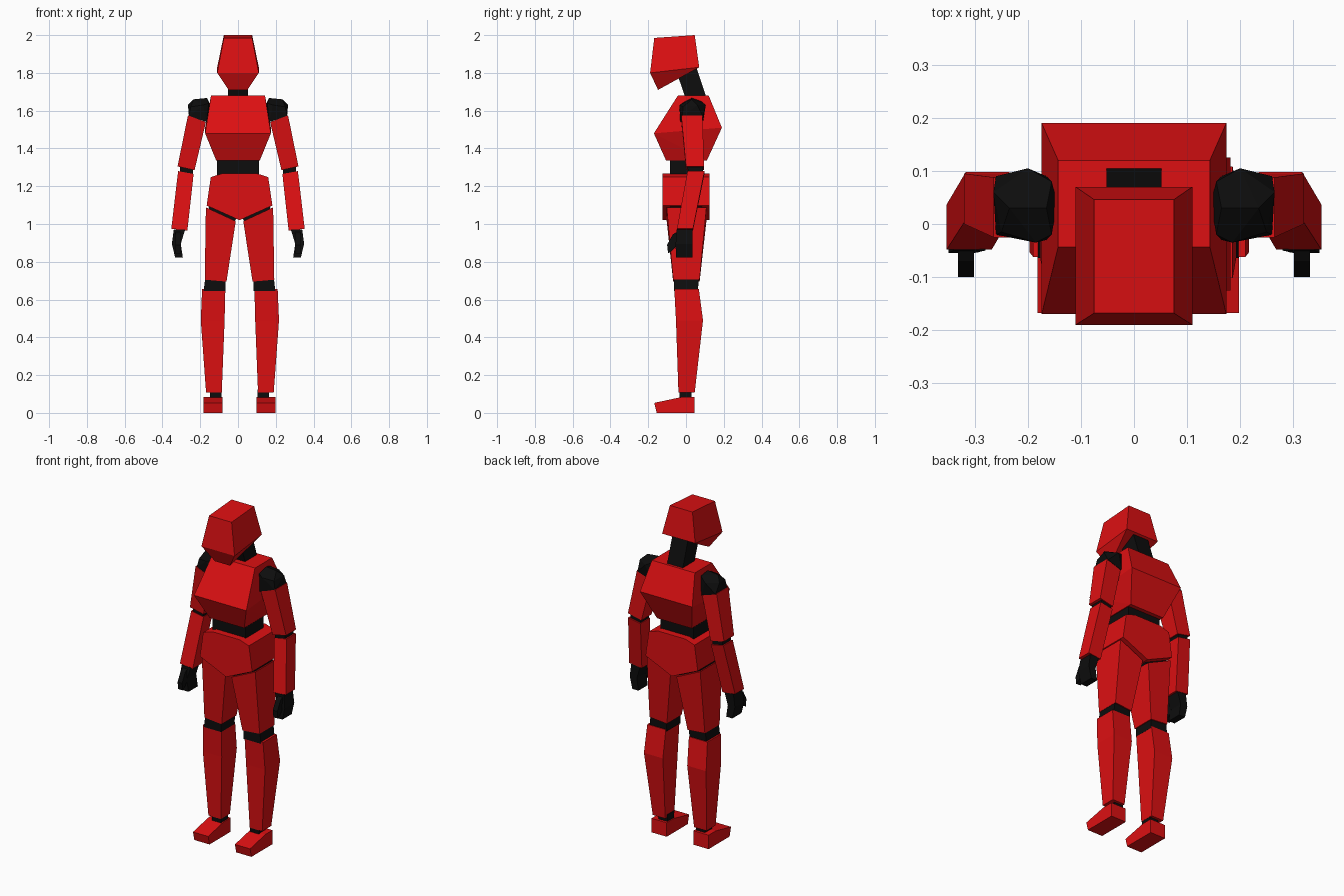
import bpy, bmesh, math
from mathutils import Vector


def material(name, rgb):
    m = bpy.data.materials.new(name)
    m.diffuse_color = (*rgb, 1)
    return m


RED = material("red", (0.72, 0.005, 0.006))
BLACK = material("black", (0.004, 0.004, 0.004))


def finish(name, bm, mat):
    bmesh.ops.recalc_face_normals(bm, faces=bm.faces)
    me = bpy.data.meshes.new(name)
    bm.to_mesh(me)
    bm.free()
    me.materials.append(mat)
    bpy.context.collection.objects.link(bpy.data.objects.new(name, me))


def loft(name, mat, rings):
    """Stack of four-sided rings: x0, x1, y0, y1, z at x0, optional z at x1."""
    bm = bmesh.new()
    loops = []
    for x0, x1, y0, y1, za, *rest in rings:
        zb = rest[0] if rest else za
        loops.append([bm.verts.new(p) for p in
                      ((x0, y0, za), (x1, y0, zb), (x1, y1, zb), (x0, y1, za))])
    for a, b in zip(loops, loops[1:]):
        for i in range(4):
            j = (i + 1) % 4
            bm.faces.new((a[i], a[j], b[j], b[i]))
    bm.faces.new(loops[0])
    bm.faces.new(loops[-1])
    finish(name, bm, mat)


def hull(name, mat, points):
    """Convex faceted block around the points."""
    bm = bmesh.new()
    verts = [bm.verts.new(p) for p in points]
    bmesh.ops.convex_hull(bm, input=verts)
    bmesh.ops.dissolve_limit(bm, angle_limit=math.radians(2),
                             verts=bm.verts, edges=bm.edges)
    finish(name, bm, mat)


def prism(name, mat, profile, axis, lo, hi):
    """Extrude a profile along x (profile in y, z) or y (profile in x, z)."""
    bm = bmesh.new()
    pts = [(lo, a, b) if axis == "x" else (a, lo, b) for a, b in profile]
    face = bm.faces.new([bm.verts.new(p) for p in pts])
    out = bmesh.ops.extrude_face_region(bm, geom=[face])
    step = Vector((hi - lo, 0, 0)) if axis == "x" else Vector((0, hi - lo, 0))
    bmesh.ops.translate(bm, vec=step,
                        verts=[v for v in out["geom"] if isinstance(v, bmesh.types.BMVert)])
    finish(name, bm, mat)


# Head
hull("head", RED, [(s * x, y, z) for s in (-1, 1) for x, y, z in (
    (0.075, -0.168, 1.985), (0.075, 0.046, 2.0),
    (0.11, -0.19, 1.80), (0.11, 0.07, 1.83), (0.05, -0.148, 1.71))])

# Neck, leaning forward
prism("neck", BLACK, [(-0.045, 1.79), (0.045, 1.86), (0.108, 1.67), (0.0, 1.66)],
      "x", -0.052, 0.052)

# Chest
hull("chest", RED, [(s * x, y, z) for s in (-1, 1) for x, y, z in (
    (0.143, -0.043, 1.68), (0.143, 0.12, 1.68),
    (0.174, -0.17, 1.48), (0.174, 0.19, 1.51),
    (0.115, -0.105, 1.335), (0.115, 0.11, 1.335))])

# Waist and pelvis
loft("waist", BLACK, [(-0.11, 0.11, -0.085, 0.085, 1.25),
                      (-0.11, 0.11, -0.085, 0.085, 1.34)])
C = 0.008  # centre of the hips and legs
prism("pelvis", RED, [(C + x, z) for x, z in (
    (0, 1.02), (0.174, 1.098), (0.152, 1.248), (0.09, 1.268),
    (-0.09, 1.268), (-0.152, 1.248), (-0.174, 1.098))], "y", -0.125, 0.125)


def limb(name, mat, rings, s, c):
    """Loft given as distances outward from centre c, on side s."""
    loft(name, mat, [(c + s * r[0], c + s * r[1], *r[2:]) for r in rings])


for side, s in (("left", -1), ("right", 1)):
    # Shoulder ball
    hull(side + "_shoulder", BLACK, [(s * x, y, z) for x, y, z in (
        (0.20, 0.105, 1.63), (0.155, 0.08, 1.65), (0.145, 0.04, 1.62),
        (0.155, -0.02, 1.64), (0.185, -0.035, 1.63), (0.25, -0.015, 1.62),
        (0.265, 0.06, 1.63), (0.235, 0.03, 1.66), (0.165, 0.03, 1.667),
        (0.26, -0.02, 1.57), (0.26, 0.09, 1.57), (0.165, -0.03, 1.54),
        (0.165, 0.09, 1.54))])
    # Arm
    limb(side + "_upper_arm", RED, [(0.17, 0.265, -0.025, 0.088, 1.54, 1.575),
                                    (0.23, 0.32, 0.0, 0.095, 1.285, 1.305)], s, 0)
    limb(side + "_elbow", BLACK, [(0.236, 0.306, 0.008, 0.09, 1.31),
                                  (0.24, 0.308, 0.012, 0.09, 1.25)], s, 0)
    limb(side + "_forearm", RED, [(0.235, 0.317, 0.008, 0.098, 1.265, 1.28),
                                  (0.268, 0.353, -0.048, 0.037, 0.965, 0.975)], s, 0)
    # Hand with curled fingers and thumb
    limb(side + "_hand", BLACK, [(0.28, 0.34, -0.05, 0.035, 0.97),
                                 (0.303, 0.35, -0.055, 0.035, 0.895),
                                 (0.292, 0.333, -0.053, 0.035, 0.823)], s, 0)
    prism(side + "_thumb", BLACK, [(-0.045, 0.96), (-0.07, 0.945), (-0.1, 0.89),
                                   (-0.095, 0.845), (-0.077, 0.855), (-0.045, 0.89)],
          "x", s * 0.302, s * 0.332)
    # Leg
    limb(side + "_hip", BLACK, [(0.015, 0.165, -0.085, 0.085, 1.035, 1.105),
                                (0.03, 0.16, -0.085, 0.085, 1.0, 1.065)], s, C)
    limb(side + "_thigh", RED, [(0.02, 0.178, -0.102, 0.108, 1.015, 1.088),
                                (0.069, 0.184, -0.068, 0.072, 0.695, 0.705)], s, C)
    limb(side + "_knee", BLACK, [(0.075, 0.182, -0.064, 0.066, 0.71),
                                 (0.075, 0.19, -0.064, 0.064, 0.645)], s, C)
    limb(side + "_shin", RED, [(0.077, 0.2, -0.062, 0.068, 0.655),
                               (0.081, 0.207, -0.053, 0.09, 0.49),
                               (0.096, 0.179, -0.04, 0.046, 0.107)], s, C + 0.002)
    limb(side + "_ankle", BLACK, [(0.095, 0.155, -0.035, 0.03, 0.125),
                                  (0.095, 0.155, -0.035, 0.03, 0.07)], s, C)
    prism(side + "_foot", RED, [(-0.168, 0.053), (-0.155, 0), (0.045, 0),
                                (0.045, 0.084), (-0.022, 0.084)],
          "x", C + s * 0.089, C + s * 0.19)
